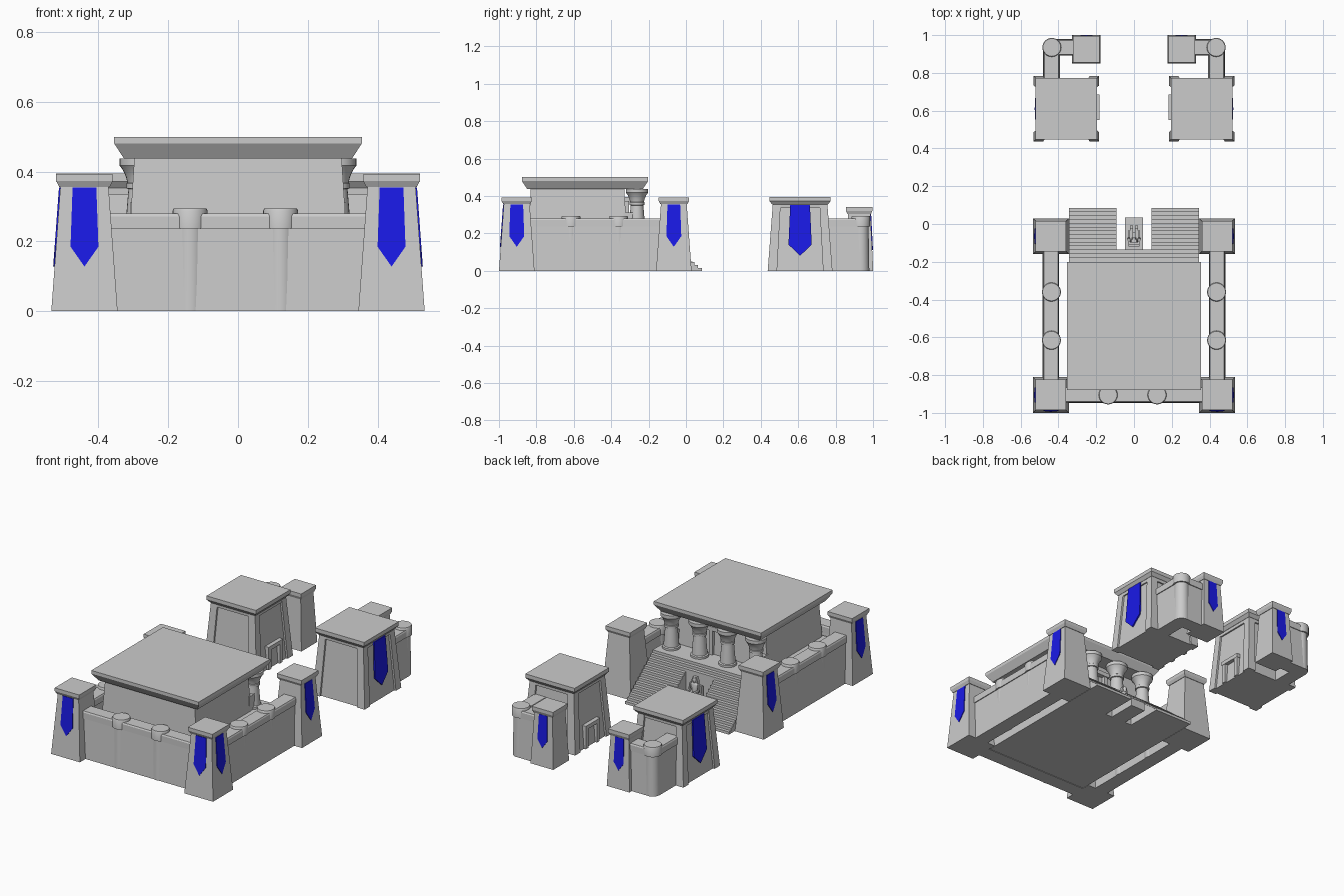
import bpy, bmesh, math

if "Cube" in bpy.data.objects:
    bpy.data.objects.remove(bpy.data.objects["Cube"])

blue = bpy.data.materials.new("banner_blue")
blue.diffuse_color = (0.01, 0.01, 0.8, 1)
blue.use_nodes = True
blue.node_tree.nodes["Principled BSDF"].inputs["Base Color"].default_value = blue.diffuse_color


def make(name, verts, faces, mat=None, smooth=False):
    me = bpy.data.meshes.new(name)
    me.from_pydata(verts, [], faces)
    bm = bmesh.new()
    bm.from_mesh(me)
    bmesh.ops.recalc_face_normals(bm, faces=bm.faces)
    bm.to_mesh(me)
    bm.free()
    if mat:
        me.materials.append(mat)
    if smooth:
        me.polygons.foreach_set("use_smooth", [True] * len(me.polygons))
        me.set_sharp_from_angle(angle=math.radians(35))
    ob = bpy.data.objects.new(name, me)
    bpy.context.collection.objects.link(ob)
    return ob


# stack of rings (z, half x, half y, offset x, offset y); n = 4 is a rectangle
def loft(name, cx, cy, rings, n=4):
    verts, faces = [], []
    for r in rings:
        z, hx, hy, ox, oy = (tuple(r) + (0, 0, 0))[:5] if len(r) > 2 else (r[0], r[1], r[1], 0, 0)
        for i in range(n):
            if n == 4:
                u, v = [(-1, -1), (1, -1), (1, 1), (-1, 1)][i]
            else:
                a = 2 * math.pi * i / n
                u, v = math.cos(a), math.sin(a)
            verts.append((cx + ox + u * hx, cy + oy + v * hy, z))
    for k in range(len(rings) - 1):
        for i in range(n):
            j = (i + 1) % n
            faces.append((k * n + i, k * n + j, k * n + n + j, k * n + n + i))
    faces.append(tuple(range(n)))
    faces.append(tuple(range(len(verts) - n, len(verts))))
    return make(name, verts, faces, smooth=n > 4)


def box(name, x0, x1, y0, y1, z0, z1):
    hx, hy = (x1 - x0) / 2, (y1 - y0) / 2
    return loft(name, (x0 + x1) / 2, (y0 + y1) / 2, [(z0, hx, hy), (z1, hx, hy)])


# pointed banner lying on a sloped face whose outward direction is (nx, ny)
def banner(cx, cy, nx, ny, zt, zs, zb, w, h0, h1, height):
    pts = [(-w * .85, zt), (w * .85, zt), (w, zs), (0, zb), (-w, zs)]
    verts = []
    for out in (-0.004, 0.004):
        for u, z in pts:
            d = h0 + (h1 - h0) * z / height + out
            verts.append((cx + nx * d - ny * u, cy + ny * d + nx * u, z))
    faces = [(0, 1, 2, 3, 4), (5, 6, 7, 8, 9)]
    faces += [(i, (i + 1) % 5, 5 + (i + 1) % 5, 5 + i) for i in range(5)]
    make("banner", verts, faces, blue)


def tower(name, cx, cy, base, top, cap, h):
    loft(name, cx, cy, [(0, base), (h - .037, top), (h - .037, top + .003),
                        (h - .02, cap), (h, cap)])


# battered wall with overhanging parapet
def wall(a, b, fixed, along_x):
    c, L = (a + b) / 2, (b - a) / 2
    rings = [(0, .044), (.237, .036), (.237, .041), (.272, .041), (.28, .037)]
    if along_x:
        loft("wall", c, fixed, [(z, L, t) for z, t in rings])
    else:
        loft("wall", fixed, c, [(z, t, L) for z, t in rings])


def round_turret(x, y):
    loft("round_turret", x, y, [(0, .045), (.237, .041), (.237, .05), (.288, .05), (.294, .047)], 28)


# enclosure: corner towers, walls, turrets
wall(-.37, .37, -.903, True)
for x in (-.137, .122):
    round_turret(x, -.905)
for s in (-1, 1):
    wall(-.84, -.13, s * .44, False)
    for y in (-.615, -.36):
        round_turret(s * .437, y)
    for y in (-.905, -.065):
        tower("corner_tower", s * .44, y, .095, .069, .081, .393)
        banner(s * .44, y, s, 0, .355, .185, .128, .04, .095, .069, .356)
    banner(s * .44, -.905, 0, -1, .355, .185, .128, .04, .095, .069, .356)

# temple: platform, hall, roof
DECK = .224
box("platform", -.343, .343, -.855, -.19, 0, DECK)
loft("hall", 0, -.58, [(DECK, .311, .262), (.44, .297, .25)])
loft("roof", 0, -.54, [(.438, .327, .31), (.481, .355, .338), (.5, .355, .338)])
for s in (-1, 1):
    box("porch_screen", s * .29 - .02, s * .29 + .02, -.335, -.27, DECK, .312)
    box("hall_door_jamb", s * .05 - .012, s * .05 + .012, -.33, -.305, DECK, .37)
box("hall_door_lintel", -.072, .072, -.33, -.3, .37, .395)
for x in (-.28, -.093, .093, .28):
    loft("porch_column", x, -.262, [(DECK, .05), (.236, .05), (.24, .043), (.35, .034), (.352, .04),
         (.366, .04), (.368, .037), (.385, .041), (.405, .05), (.418, .06), (.438, .06)], 24)


# stairs: stepped profile extruded along x
def steps(x0, x1, first, last):
    prof = []
    for i in range(first, last):
        y = .085 - .02 * i
        prof += [(y, i * .016 if i > first else 0), (y, (i + 1) * .016)]
    end = .085 - .02 * last
    prof += [(end, last * .016), (end, 0)]
    n = len(prof)
    verts = [(x, y, z) for x in (x0, x1) for y, z in prof]
    faces = [tuple(range(n)), tuple(range(n, 2 * n))]
    faces += [(i, (i + 1) % n, n + (i + 1) % n, n + i) for i in range(n)]
    make("stairs", verts, faces)


steps(-.343, -.093, 0, 11)
steps(.093, .343, 0, 11)
steps(-.343, .343, 11, 14)

# seated statue on its plinth, facing the gate
box("statue_plinth", -.048, .048, -.135, .035, 0, .05)
box("throne_seat", -.03, .03, -.115, -.045, .05, .092)
box("throne_back", -.03, .03, -.12, -.105, .05, .13)
loft("statue_torso", 0, -.085, [(.09, .02, .014), (.115, .017, .012), (.145, .028, .014),
                                (.153, .02, .011), (.16, .007, .007)], 12)
loft("statue_head", 0, -.082, [(.155, .006, .007), (.163, .01, .011), (.175, .012, .012),
                               (.186, .009, .009), (.19, .003, .003)], 12)
loft("statue_headdress", 0, -.09, [(.146, .02, .008), (.17, .019, .009), (.19, .012, .009)])
for s in (-1, 1):
    box("statue_thigh", s * .013 - .009, s * .013 + .009, -.09, -.025, .09, .107)
    loft("statue_shin", s * .013, -.032, [(.05, .007, .008), (.105, .009, .01)], 10)
    box("statue_foot", s * .013 - .008, s * .013 + .008, -.04, -.008, .05, .06)
    loft("statue_arm", s * .027, -.084, [(.112, .006, .007, s * .003, .008), (.15, .007, .008)], 10)
    box("statue_forearm", s * .026 - .006, s * .026 + .006, -.085, -.035, .106, .117)

# gatehouses, their outer walls and small towers
for s in (-1, 1):
    gx, gy = s * .358, .61
    loft("gatehouse_core", gx, gy, [(0, .162), (.355, .135)])
    for u in (-1, 1):
        for v in (-1, 1):
            loft("gatehouse_corner_post", gx, gy, [(0, .025, .025, u * .148, v * .148),
                 (.355, .021, .021, u * .125, v * .125)])
    loft("gatehouse_band", gx, gy, [(.335, .145), (.353, .146)])
    loft("gatehouse_cornice", gx, gy, [(.353, .148), (.372, .163), (.395, .163)])
    banner(gx, gy, s, 0, .352, .14, .08, .062, .168, .149, .356)
    # doorway on the passage side
    ix = gx - s * .158
    for y in (.565, .67):
        box("gate_door_jamb", ix - .016, ix + .016, y - .013, y + .013, 0, .115)
    box("gate_door_lintel", ix - .018, ix + .018, .55, .685, .115, .138)
    # rear wing
    wall(.75, .935, s * .437, False)
    wall(min(s * .28, s * .437), max(s * .28, s * .437), .935, True)
    round_turret(s * .435, .935)
    tower("rear_tower", s * .252, .926, .075, .06, .07, .34)
    banner(s * .252, .926, 0, 1, .303, .155, .11, .032, .075, .06, .303)
